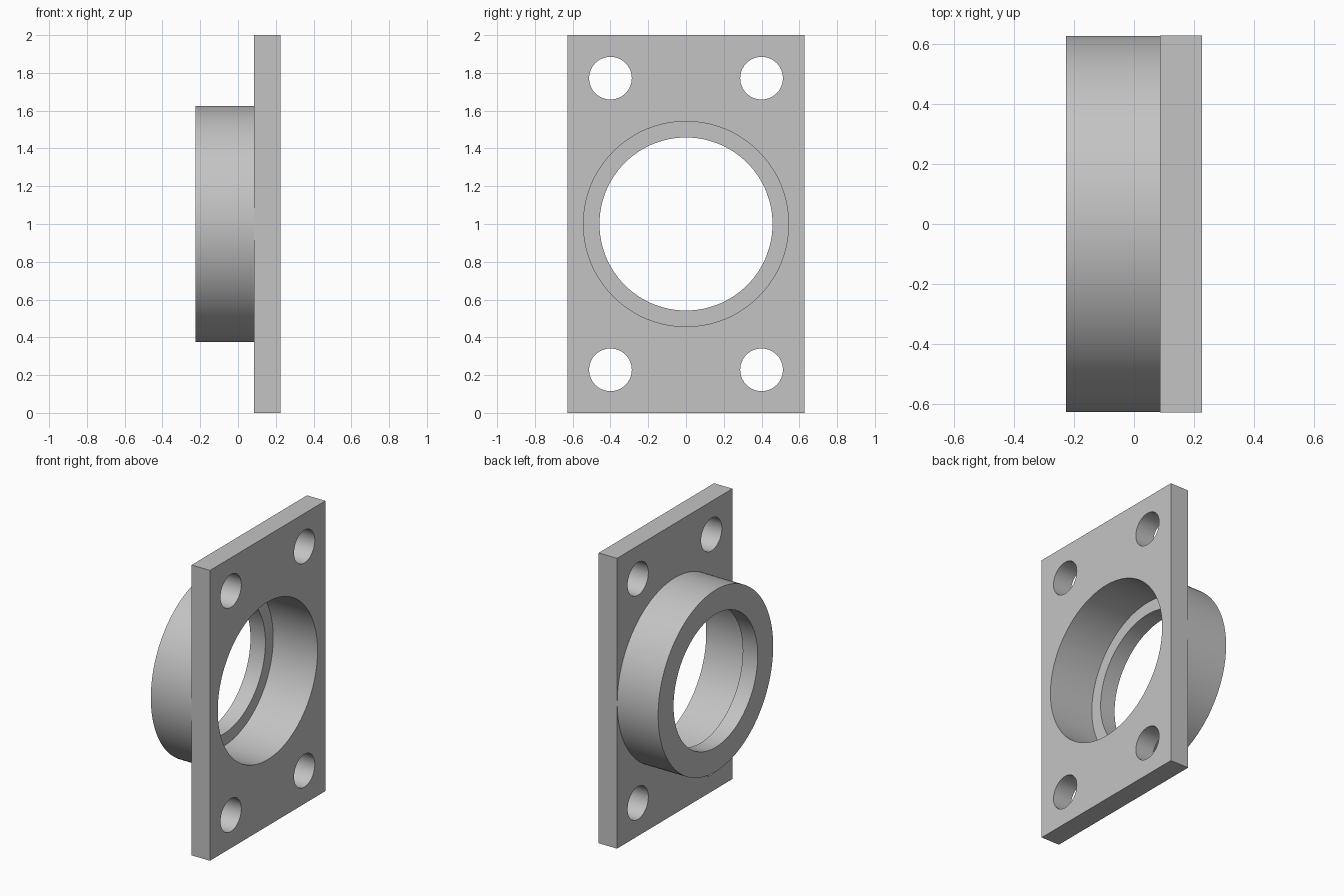
import bpy
import math

if "Cube" in bpy.data.objects:
    bpy.data.objects.remove(bpy.data.objects["Cube"])

grey = bpy.data.materials.new("light grey metal")
grey.diffuse_color = (0.55, 0.55, 0.55, 1)
grey.use_nodes = True
grey.node_tree.nodes["Principled BSDF"].inputs["Base Color"].default_value = grey.diffuse_color

# Main dimensions along x
X_BACK, X_STEP, X_PLATE, X_FRONT = -0.226, -0.112, 0.086, 0.226
MID_Z = 1.0


def cylinder(name, radius, x0, x1, y=0.0, z=MID_Z, sides=128):
    """Cylinder lying along x from x0 to x1."""
    bpy.ops.mesh.primitive_cylinder_add(
        vertices=sides, radius=radius, depth=x1 - x0,
        location=((x0 + x1) / 2, y, z), rotation=(0, math.pi / 2, 0))
    obj = bpy.context.object
    obj.name = name
    return obj


def combine(target, tool, operation):
    """Apply a boolean and remove the tool object."""
    mod = target.modifiers.new(operation.lower(), 'BOOLEAN')
    mod.operation = operation
    mod.solver = 'EXACT'
    mod.object = tool
    bpy.context.view_layer.objects.active = target
    bpy.ops.object.modifier_apply(modifier=mod.name)
    bpy.data.objects.remove(tool, do_unlink=True)


# Rectangular mounting plate
bpy.ops.mesh.primitive_cube_add(size=1, location=((X_PLATE + X_FRONT) / 2, 0, MID_Z))
flange = bpy.context.object
flange.name = "flange_housing"
flange.scale = (X_FRONT - X_PLATE, 1.256, 2.0)
bpy.ops.object.transform_apply(location=True, rotation=True, scale=True)
flange.data.materials.append(grey)

# Round collar on the back of the plate
combine(flange, cylinder("collar", 0.626, X_BACK, X_PLATE + 0.05), 'UNION')

# Wide bore from the plate side, narrower opening through the end lip
combine(flange, cylinder("bore", 0.543, X_STEP, X_FRONT + 0.1), 'DIFFERENCE')
combine(flange, cylinder("lip_opening", 0.458, X_BACK - 0.1, X_STEP + 0.1), 'DIFFERENCE')

# Four bolt holes
for y in (-0.4, 0.4):
    for dz in (-0.772, 0.772):
        hole = cylinder("bolt_hole", 0.113, X_PLATE - 0.1, X_FRONT + 0.1, y, MID_Z + dz, 64)
        combine(flange, hole, 'DIFFERENCE')

# One flat colour, smooth round walls with sharp rims
flange.data.materials.clear()
flange.data.materials.append(grey)
for face in flange.data.polygons:
    face.material_index = 0
bpy.ops.object.select_all(action='DESELECT')
flange.select_set(True)
bpy.context.view_layer.objects.active = flange
bpy.ops.object.shade_smooth_by_angle(angle=math.radians(30))
